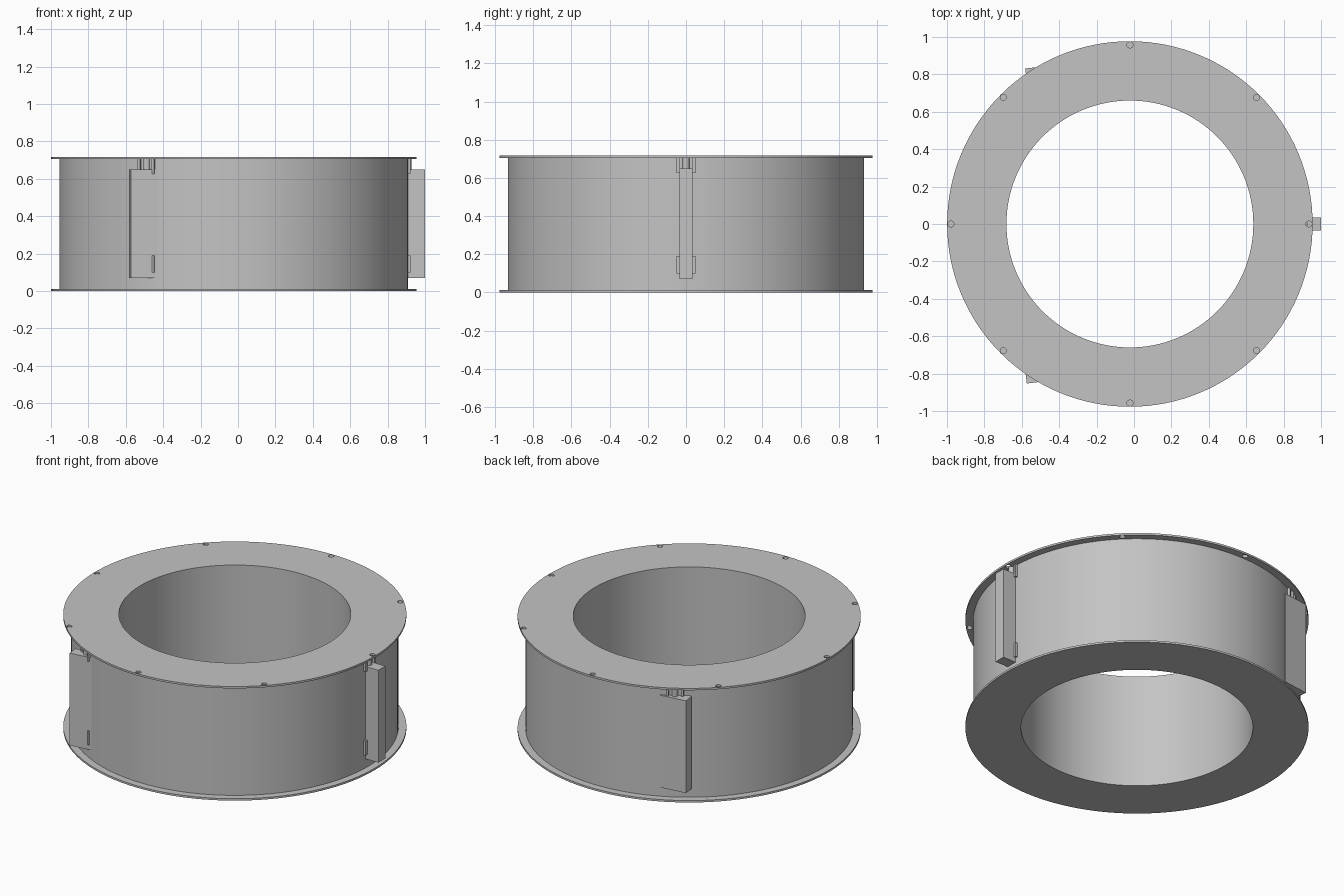
import bpy
import bmesh
from math import cos, sin, pi, radians
from mathutils import Matrix, Vector

if "Cube" in bpy.data.objects:
    bpy.data.objects.remove(bpy.data.objects["Cube"], do_unlink=True)

CENTRE = Vector((-0.022, 0, 0))
INNER, DRUM, RIM = 0.66, 0.932, 0.977
TOP, PLATE = 0.717, 0.012
SEGMENTS = 128

grey = bpy.data.materials.new("plain grey")
grey.use_nodes = True
colour = (0.55, 0.55, 0.55, 1)
grey.diffuse_color = colour
grey.node_tree.nodes["Principled BSDF"].inputs["Base Color"].default_value = colour


def finish(name, bm, smooth=True):
    """Turn a bmesh into a named, coloured object."""
    bmesh.ops.recalc_face_normals(bm, faces=bm.faces)
    mesh = bpy.data.meshes.new(name)
    bm.to_mesh(mesh)
    bm.free()
    mesh.materials.append(grey)
    obj = bpy.data.objects.new(name, mesh)
    bpy.context.collection.objects.link(obj)
    if smooth:
        shade(obj)
    return obj


def activate(obj):
    bpy.ops.object.select_all(action="DESELECT")
    obj.select_set(True)
    bpy.context.view_layer.objects.active = obj


def shade(obj):
    activate(obj)
    bpy.ops.object.shade_smooth_by_angle(angle=radians(30))


def ring(name, outer, low, high):
    """Revolve a rectangular section about the drum axis."""
    bm = bmesh.new()
    section = [(INNER, low), (outer, low), (outer, high), (INNER, high)]
    loops = []
    for i in range(SEGMENTS):
        a = 2 * pi * i / SEGMENTS
        loops.append([bm.verts.new(CENTRE + Vector((r * cos(a), r * sin(a), z)))
                      for r, z in section])
    for i, loop in enumerate(loops):
        after = loops[(i + 1) % SEGMENTS]
        for j in range(4):
            k = (j + 1) % 4
            bm.faces.new((loop[j], after[j], after[k], loop[k]))
    return finish(name, bm)


def add_box(bm, low, high, place):
    low, high = Vector(low), Vector(high)
    scale = Matrix.Diagonal((*(high - low), 1))
    bmesh.ops.create_cube(bm, size=1,
                          matrix=place @ Matrix.Translation((low + high) / 2) @ scale)


def add_rod(bm, radius, low, high, place):
    bmesh.ops.create_cone(bm, cap_ends=True, segments=24, radius1=radius, radius2=radius,
                          depth=high - low,
                          matrix=place @ Matrix.Translation((0, 0, (low + high) / 2)))


def turned(at, angle):
    return Matrix.Translation(at) @ Matrix.Rotation(angle, 4, "Z")


# Drum wall and its two flat rims
ring("drum", DRUM, PLATE, TOP - PLATE)
ring("bottom_rim", RIM, 0, PLATE)
top_rim = ring("top_rim", RIM, TOP - PLATE, TOP)

# Eight screw holes through the top rim
bm = bmesh.new()
for i in range(8):
    a = i * pi / 4
    at = CENTRE + Vector((cos(a), sin(a), 0)) * 0.957
    add_rod(bm, 0.016, TOP - 0.04, TOP + 0.04, Matrix.Translation(at))
cutter = finish("hole_cutter", bm, smooth=False)
cutter.hide_render = True
cut = top_rim.modifiers.new("screw_holes", "BOOLEAN")
cut.operation, cut.solver, cut.object = "DIFFERENCE", "EXACT", cutter
activate(top_rim)
bpy.ops.object.modifier_apply(modifier=cut.name)
bpy.data.objects.remove(cutter, do_unlink=True)
shade(top_rim)

# Three hinged paddles: the brackets are radial, two paddles are swung aside
for label, hinge, swing in (("side", 0, 0), ("back", 120, 187), ("front", 240, 187)):
    a = radians(hinge)
    pivot = CENTRE + Vector((cos(a), sin(a), 0)) * DRUM

    bm = bmesh.new()
    add_box(bm, (-0.08, -0.035, 0.07), (0.09, 0.035, 0.65), turned(pivot, radians(swing)))
    finish(label + "_paddle", bm, smooth=False)

    bm = bmesh.new()
    place = turned(pivot, a)
    for low, high in ((0.1, 0.19), (0.625, 0.705)):
        for side in (-1, 1):
            add_box(bm, (-0.03, side * 0.043 - 0.008, low),
                    (0.013, side * 0.043 + 0.008, high), place)
    add_rod(bm, 0.018, 0.05 + 0.58, TOP - PLATE, place)
    finish(label + "_hinge", bm)
